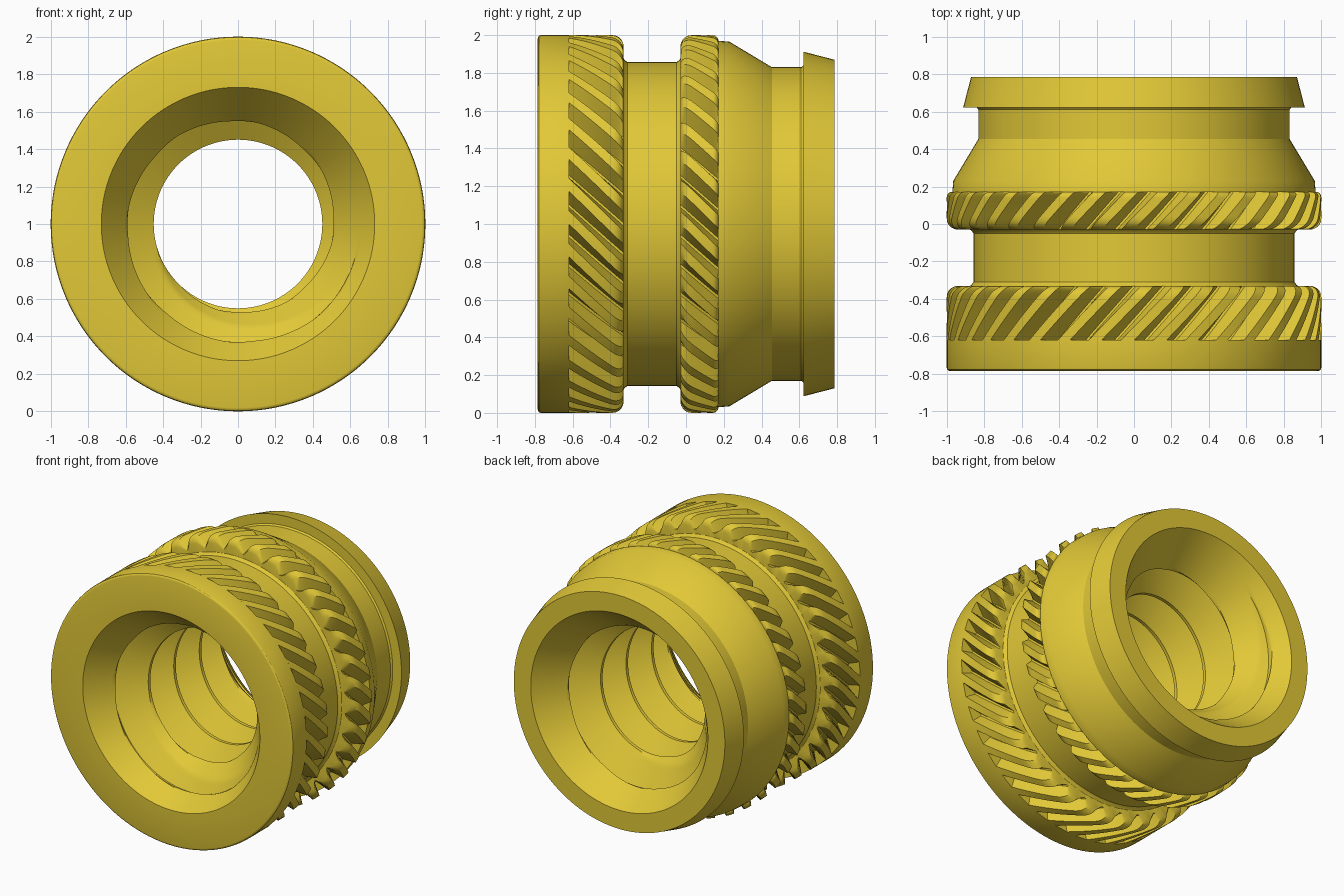
import bpy, bmesh, math

cube = bpy.data.objects.get("Cube")
if cube:
    bpy.data.objects.remove(cube, do_unlink=True)

TAU = 2 * math.pi
FRONT, BACK = -0.785, 0.785

brass = bpy.data.materials.new("yellow brass")
brass.use_nodes = True
colour = (0.76, 0.58, 0.038, 1)
brass.diffuse_color = colour
brass.node_tree.nodes["Principled BSDF"].inputs["Base Color"].default_value = colour


def turned(name, rows, cols, point):
    """Skin a grid around the y axis; point(row, col) gives angle, y, radius."""
    bm = bmesh.new()
    grid = []
    for row in rows:
        ring = []
        for col in range(cols + 1):
            a, y, r = point(row, col)
            ring.append(bm.verts.new((r * math.cos(a), y, 1 + r * math.sin(a))))
        grid.append(ring)
    for low, high in zip(grid, grid[1:]):
        for j in range(cols):
            bm.faces.new((low[j], high[j], high[j + 1], low[j + 1]))
    bmesh.ops.remove_doubles(bm, verts=bm.verts, dist=0.0003)
    mesh = bpy.data.meshes.new(name)
    bm.to_mesh(mesh)
    bm.free()
    mesh.materials.append(brass)
    obj = bpy.data.objects.new(name, mesh)
    bpy.context.collection.objects.link(obj)
    bpy.ops.object.select_all(action='DESELECT')
    obj.select_set(True)
    bpy.context.view_layer.objects.active = obj
    bpy.ops.object.shade_smooth_by_angle(angle=math.radians(28))
    return obj


# Body: flange, grooved waist, collar, taper and rear lip
SEG = 128
profile = [
    (FRONT, 0.73), (FRONT, 0.982), (-0.783, 0.99), (-0.777, 0.997), (-0.768, 1.0),
    (-0.62, 1.0), (-0.62, 0.885),
    (-0.335, 0.885), (-0.325, 0.868), (-0.31, 0.857), (-0.05, 0.857), (-0.035, 0.868),
    (-0.025, 0.885), (0.17, 0.885), (0.17, 0.97), (0.23, 0.965), (0.455, 0.83),
    (0.61, 0.83), (0.622, 0.84), (0.622, 0.912), (BACK, 0.87), (BACK, 0.73),
]
turned("body", profile, SEG, lambda p, j: (TAU * j / SEG, p[0], p[1]))

# Threaded bore with a conical mouth at each end
PITCH, STEPS = 0.30, 24
MINOR, MAJOR = 0.45, 0.65


def bore_point(k, j):
    a = TAU * j / SEG
    y = min(BACK, max(FRONT, -0.55 + PITCH * (k / STEPS - j / SEG)))
    phase = (k % STEPS) / STEPS
    climb = min(phase, 1 - phase) * STEPS
    t = min(1, max(0, (climb - 1) / 10))
    cone = 0.73 - 0.78 * min(y - FRONT, BACK - y)
    return a, y, max(cone, MINOR + (MAJOR - MINOR) * t)


turned("threaded_bore", range(6 * STEPS, -2 * STEPS, -1), SEG, bore_point)

# Slanted knurl bands, each tooth with a steep and a gentle flank
TEETH = 36
TOOTH = [(0, 1.0), (0.2, 1.0), (0.4, 1.0), (0.56, 0.91), (0.66, 0.905)]
ROOT = 0.85


def knurl(name, y0, y1, round0, round1):
    # stations hold y and the greatest radius allowed by the rounded ends
    stations = [(y0, ROOT)]
    angles = [math.pi / 2 * i / 5 for i in range(6)]
    if round0:
        stations += [(y0 + round0 * (1 - math.cos(t)), 1 - round0 * (1 - math.sin(t)))
                     for t in angles]
    a, b = y0 + round0, y1 - round1
    stations += [(a + (b - a) * i / 6, 1.0) for i in range(7)]
    stations += [(y1 - round1 * (1 - math.sin(t)), 1 - round1 * (1 - math.cos(t)))
                 for t in angles]
    stations.append((y1, ROOT))

    def point(station, j):
        y, limit = station
        tooth, part = divmod(j, len(TOOTH))
        f, r = TOOTH[part]
        angle = TAU * (tooth + f) / TEETH - 0.98 * (y - y0)
        return angle, y, min(r, limit)

    turned(name, stations, TEETH * len(TOOTH), point)


knurl("front_knurl", -0.62, -0.33, 0, 0.06)
knurl("middle_knurl", -0.03, 0.172, 0.06, 0.03)
